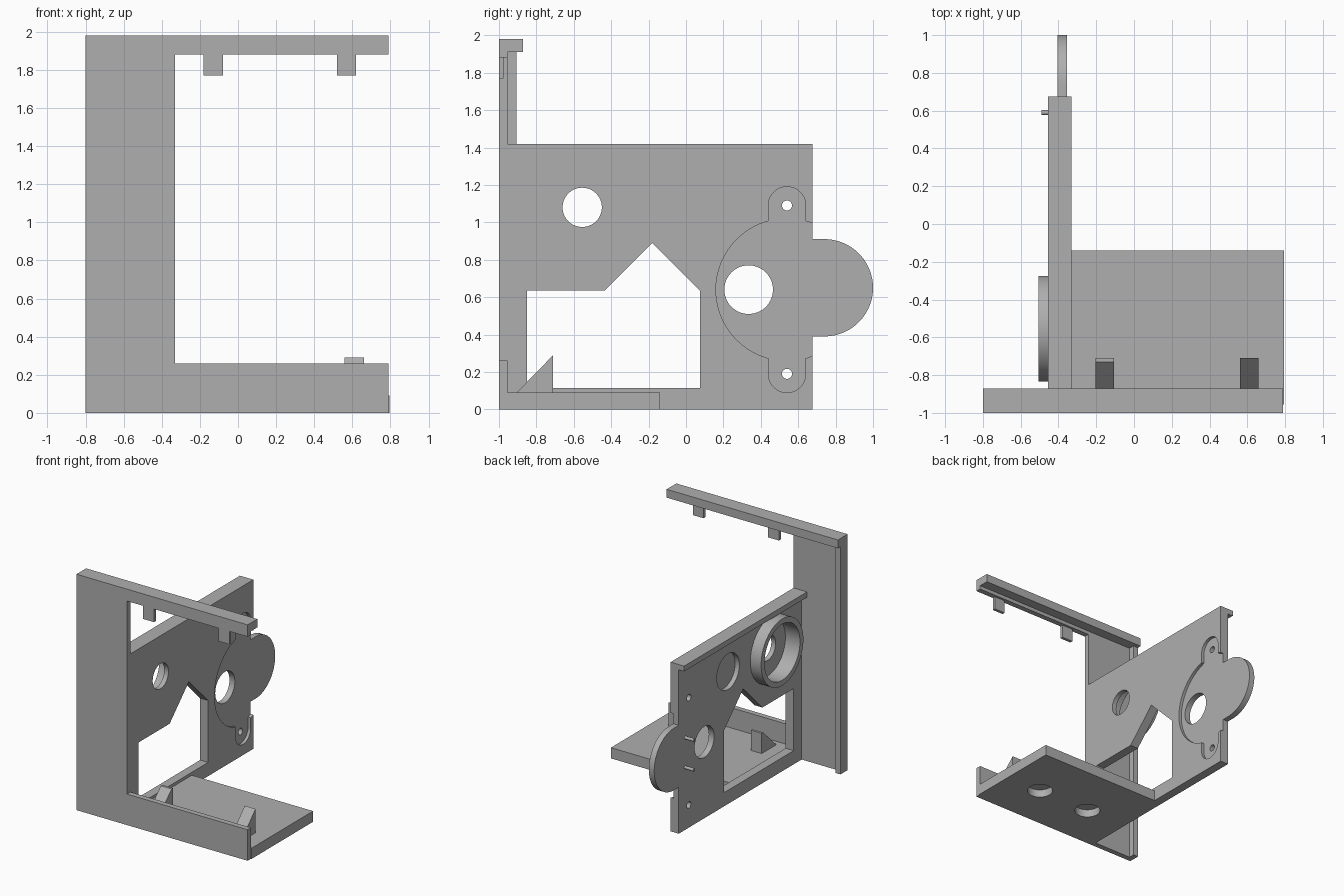
import bpy, bmesh
from math import cos, sin, pi, radians

cube = bpy.data.objects.get("Cube")
if cube:
    bpy.data.objects.remove(cube, do_unlink=True)

grey = bpy.data.materials.new("plain grey")
grey.use_nodes = True
grey.diffuse_color = (0.43, 0.43, 0.43, 1)
grey.node_tree.nodes["Principled BSDF"].inputs["Base Color"].default_value = (0.43, 0.43, 0.43, 1)


def prism(name, pts, axis, lo, hi):
    """Extrude a 2D outline along an axis from lo to hi."""
    place = {"x": lambda p, t: (t, p[0], p[1]),
             "y": lambda p, t: (p[0], t, p[1]),
             "z": lambda p, t: (p[0], p[1], t)}[axis]
    bm = bmesh.new()
    a = [bm.verts.new(place(p, lo)) for p in pts]
    b = [bm.verts.new(place(p, hi)) for p in pts]
    bm.faces.new(a)
    bm.faces.new(b[::-1])
    for i in range(len(pts)):
        j = (i + 1) % len(pts)
        bm.faces.new((a[j], a[i], b[i], b[j]))
    bmesh.ops.recalc_face_normals(bm, faces=bm.faces)
    mesh = bpy.data.meshes.new(name)
    bm.to_mesh(mesh)
    bm.free()
    mesh.materials.append(grey)
    ob = bpy.data.objects.new(name, mesh)
    bpy.context.collection.objects.link(ob)
    return ob


def box(name, x, y, z):
    return prism(name, [(x[0], z[0]), (x[1], z[0]), (x[1], z[1]), (x[0], z[1])], "y", *y)


def arc(u, v, r, start=0, end=360, n=64):
    full = end - start == 360
    steps = n if full else n + 1
    return [(u + r * cos(radians(start + (end - start) * i / n)),
             v + r * sin(radians(start + (end - start) * i / n))) for i in range(steps)]


def cut(target, *cutters):
    """Subtract each cutter, then remove it."""
    for c in cutters:
        c.hide_render = True
        mod = target.modifiers.new("cut", "BOOLEAN")
        mod.operation, mod.solver, mod.object = "DIFFERENCE", "EXACT", c
        bpy.context.view_layer.objects.active = target
        bpy.ops.object.modifier_apply(modifier=mod.name)
        bpy.data.objects.remove(c, do_unlink=True)


def hole(u, v, r, axis="x", lo=-0.6, hi=-0.2):
    return prism("hole_cutter", arc(u, v, r), axis, lo, hi)


# Front frame: column, top bar and low front wall in one outline
L, R, IN = -0.8, 0.79, -0.33
WALL = -0.955
prism("front_frame", [(L, 0), (R, 0), (R, 0.26), (IN, 0.26), (IN, 1.88),
                      (R, 1.88), (R, 1.98), (L, 1.98)], "y", -1, WALL)
box("top_bar_lip", (L, R), (WALL, -0.872), (1.91, 1.98))
box("column_lip", (L, -0.755), (WALL, -0.905), (0, 1.91))
for i, x in enumerate((-0.18, 0.52)):
    box(f"hanging_tab_{i + 1}", (x, x + 0.1), (-1, -0.975), (1.77, 1.88))

# Bottom tray with two blind holes underneath
tray = box("bottom_tray", (IN, 0.795), (WALL, -0.14), (0, 0.09))
cut(tray, *[hole(x, -0.605, 0.1, "z", -0.1, 0.065) for x in (-0.025, 0.465)])

# Wedges on the tray, the first with its tip cut flat
prism("inner_wedge", [(-0.905, 0.09), (-0.73, 0.26), (-0.71, 0.26), (-0.71, 0.09)],
      "x", -0.205, -0.105)
prism("outer_wedge", [(-0.905, 0.09), (-0.71, 0.29), (-0.71, 0.09)], "x", 0.56, 0.66)

# Side plate with window, bores and recess
BACK = -0.405
END = 0.675
RECESS = -0.355
plate = box("side_plate", (BACK, IN), (WALL, END), (0, 1.42))
window = prism("window_cutter", [(-0.85, 0.115), (0.075, 0.115), (0.075, 0.635),
                                 (-0.18, 0.89), (-0.435, 0.635), (-0.85, 0.635)],
               "x", -0.6, -0.2)
recess_disc = hole(0.54, 0.64, 0.38, lo=RECESS)
ears = prism("ear_cutter", arc(0.54, 1.09, 0.1, 0, 180, 32) + arc(0.54, 0.19, 0.1, 180, 360, 32),
             "x", RECESS, -0.21)
cut(plate, window, recess_disc, ears,
    hole(0.335, 0.64, 0.13),
    hole(0.54, 1.09, 0.027), hole(0.54, 0.19, 0.027),
    hole(-0.555, 1.08, 0.105),
    hole(-0.555, 1.08, 0.235, hi=-0.37),
    hole(0.02, 1.11, 0.15, hi=-0.365))
box("plate_top_lip", (-0.455, BACK), (WALL, END), (1.375, 1.42))

# Rounded flange continuing the recess beyond the plate end
prism("rear_flange", [(END, 0.39)] + arc(0.74, 0.65, 0.26, -90, 90, 48) + [(END, 0.91)],
      "x", BACK, RECESS)

# Raised ring and two pegs on the outer side
ring = prism("bearing_ring", arc(-0.555, 1.08, 0.28), "x", -0.505, BACK)
cut(ring, hole(-0.555, 1.08, 0.235))
for i, z in enumerate((0.525, 0.775)):
    prism(f"peg_{i + 1}", arc(0.59, z, 0.013, n=16), "x", -0.49, BACK)

# Smooth the round walls, keep the corners sharp
smooth = ("side_plate", "rear_flange", "bearing_ring", "bottom_tray", "peg_1", "peg_2")
bpy.ops.object.select_all(action="DESELECT")
for name in smooth:
    ob = bpy.data.objects[name]
    ob.select_set(True)
    bpy.context.view_layer.objects.active = ob
bpy.ops.object.shade_smooth_by_angle(angle=radians(30))
